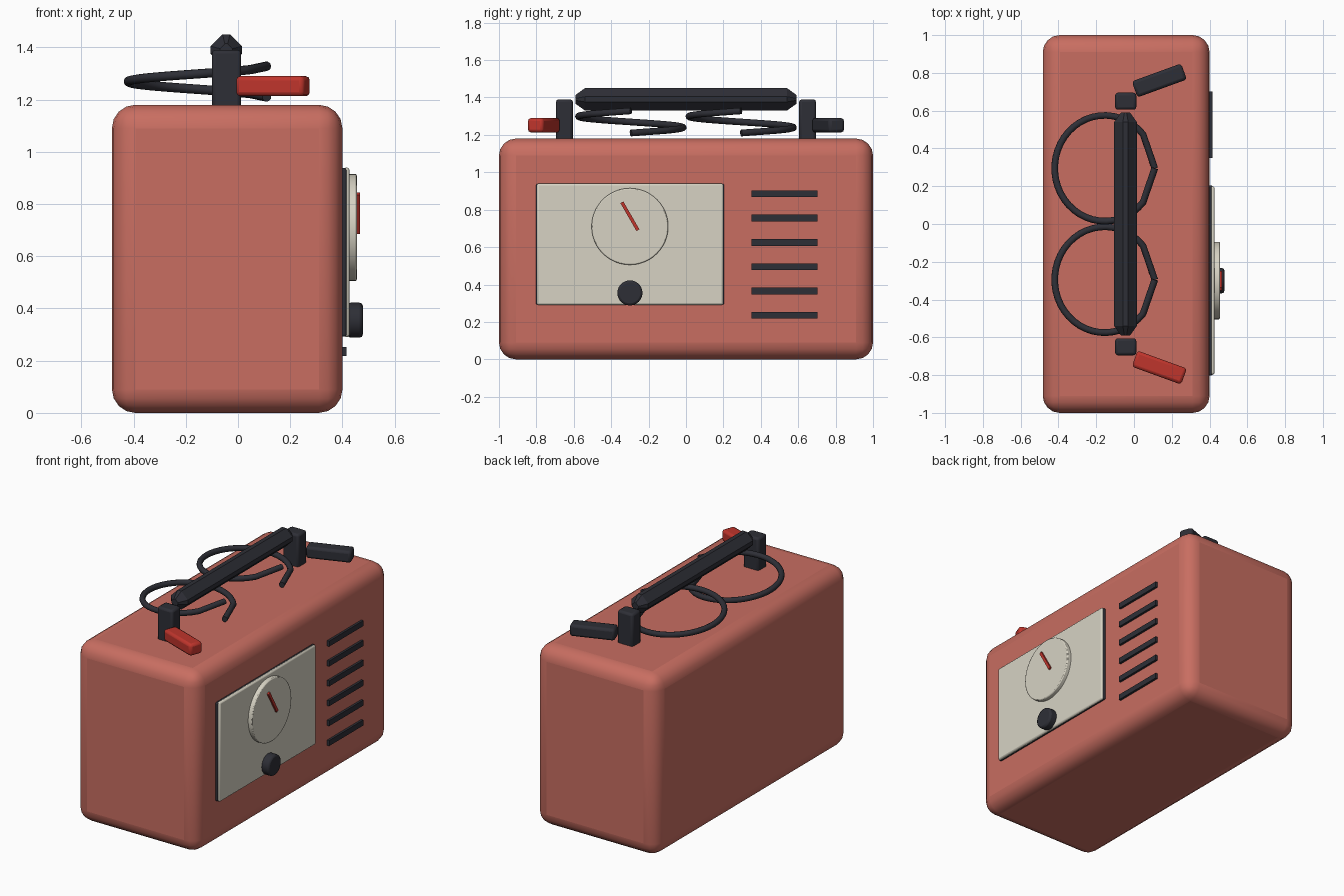
import bpy, math
from mathutils import Vector

cube = bpy.data.objects.get("Cube")
if cube:
    bpy.data.objects.remove(cube, do_unlink=True)


def material(name, r, g, b):
    m = bpy.data.materials.new(name)
    m.use_nodes = True
    m.diffuse_color = (r, g, b, 1)
    m.node_tree.nodes["Principled BSDF"].inputs["Base Color"].default_value = (r, g, b, 1)
    return m


CORAL = material("coral", 0.58, 0.155, 0.12)
CREAM = material("cream", 0.68, 0.65, 0.55)
DARK = material("charcoal", 0.027, 0.028, 0.037)
RED = material("red", 0.52, 0.035, 0.025)


def finish(obj, name, mat, bevel=0, segments=2, angle=35):
    obj.name = name
    obj.data.materials.append(mat)
    if bevel:
        mod = obj.modifiers.new("Bevel", "BEVEL")
        mod.width, mod.segments = bevel, segments
        mod.limit_method = "ANGLE"
    bpy.ops.object.shade_smooth_by_angle(angle=math.radians(angle))
    return obj


def box(name, mat, lo, hi, bevel=0, segments=2, rot=(0, 0, 0)):
    lo, hi = Vector(lo), Vector(hi)
    bpy.ops.mesh.primitive_cube_add(size=1, location=(lo + hi) / 2, rotation=rot)
    obj = bpy.context.object
    obj.scale = hi - lo
    bpy.ops.object.transform_apply(location=False, rotation=False, scale=True)
    return finish(obj, name, mat, bevel, segments)


def disc(name, mat, y, z, radius, x0, x1, bevel):
    bpy.ops.mesh.primitive_cylinder_add(vertices=48, radius=radius, depth=x1 - x0,
                                        location=((x0 + x1) / 2, y, z),
                                        rotation=(0, math.pi / 2, 0))
    return finish(bpy.context.object, name, mat, bevel)


# Body
box("body", CORAL, (-0.483, -1, 0), (0.4, 1, 1.18), 0.09, 4)

# Control panel with dial, needle and knob
box("panel_frame", DARK, (0.39, -0.802, 0.292), (0.416, 0.204, 0.938), 0.008)
box("panel", CREAM, (0.405, -0.797, 0.29), (0.427, 0.199, 0.94), 0.01)
disc("dial", CREAM, -0.3, 0.71, 0.205, 0.42, 0.455, 0.006)
box("needle", RED, (0.45, -0.309, 0.679), (0.467, -0.291, 0.851), rot=(math.radians(30), 0, 0))
disc("knob", DARK, -0.3, 0.355, 0.067, 0.42, 0.478, 0.012)

# Speaker slots
for i in range(6):
    z = 0.885 - 0.13 * i
    box(f"speaker_slot_{i + 1}", DARK, (0.39, 0.35, z - 0.018), (0.415, 0.702, z + 0.018))

# Handle grip: faceted bar with tapered ends
GRIP_X, GRIP_Z = -0.045, 1.39
a, b = 0.06, 0.014
section = [(a, -b), (a, b), (b, a), (-b, a), (-a, b), (-a, -b), (-b, -a), (b, -a)]
verts, faces = [], []
for y, s in ((-0.59, 0.4), (-0.54, 1), (0.54, 1), (0.59, 0.4)):
    verts += [(GRIP_X + x * s, y, GRIP_Z + z * s) for x, z in section]
for r in range(3):
    for i in range(8):
        j = (i + 1) % 8
        faces.append((r * 8 + i, r * 8 + i + 8, r * 8 + j + 8, r * 8 + j))
faces += [tuple(range(8)), tuple(reversed(range(24, 32)))]
mesh = bpy.data.meshes.new("handle_grip")
mesh.from_pydata(verts, [], faces)
grip = bpy.data.objects.new("handle_grip", mesh)
bpy.context.collection.objects.link(grip)
bpy.ops.object.select_all(action="DESELECT")
grip.select_set(True)
bpy.context.view_layer.objects.active = grip
finish(grip, "handle_grip", DARK, angle=20)

# Handle posts and side levers at each end
for side, label, mat in ((-1, "front", RED), (1, "back", DARK)):
    y = side * 0.65
    box(f"{label}_post", DARK, (-0.1, y - 0.045, 1.16), (0.012, y + 0.045, 1.39), 0.014)
    y = side * 0.76
    box(f"{label}_lever", mat, (-0.005, y - 0.045, 1.213), (0.273, y + 0.045, 1.29), 0.016,
        rot=(0, 0, side * math.radians(20)))

# Coiled wire loops, one falling turn each
for side, label in ((-1, "front"), (1, "back")):
    curve = bpy.data.curves.new(f"{label}_coil", "CURVE")
    curve.dimensions = "3D"
    curve.bevel_depth, curve.bevel_resolution = 0.018, 3
    curve.use_fill_caps = True
    angles = [0] + list(range(40, 321, 8)) + [360]
    spline = curve.splines.new("POLY")
    spline.points.add(len(angles) - 1)
    for p, deg in zip(spline.points, angles):
        t = math.radians(deg)
        p.co = (-0.155 + 0.265 * math.cos(t), side * 0.295 - 0.28 * math.sin(t),
                1.328 - 0.118 * deg / 360, 1)
    curve.materials.append(DARK)
    spline.use_smooth = True
    coil = bpy.data.objects.new(f"{label}_coil", curve)
    bpy.context.collection.objects.link(coil)
